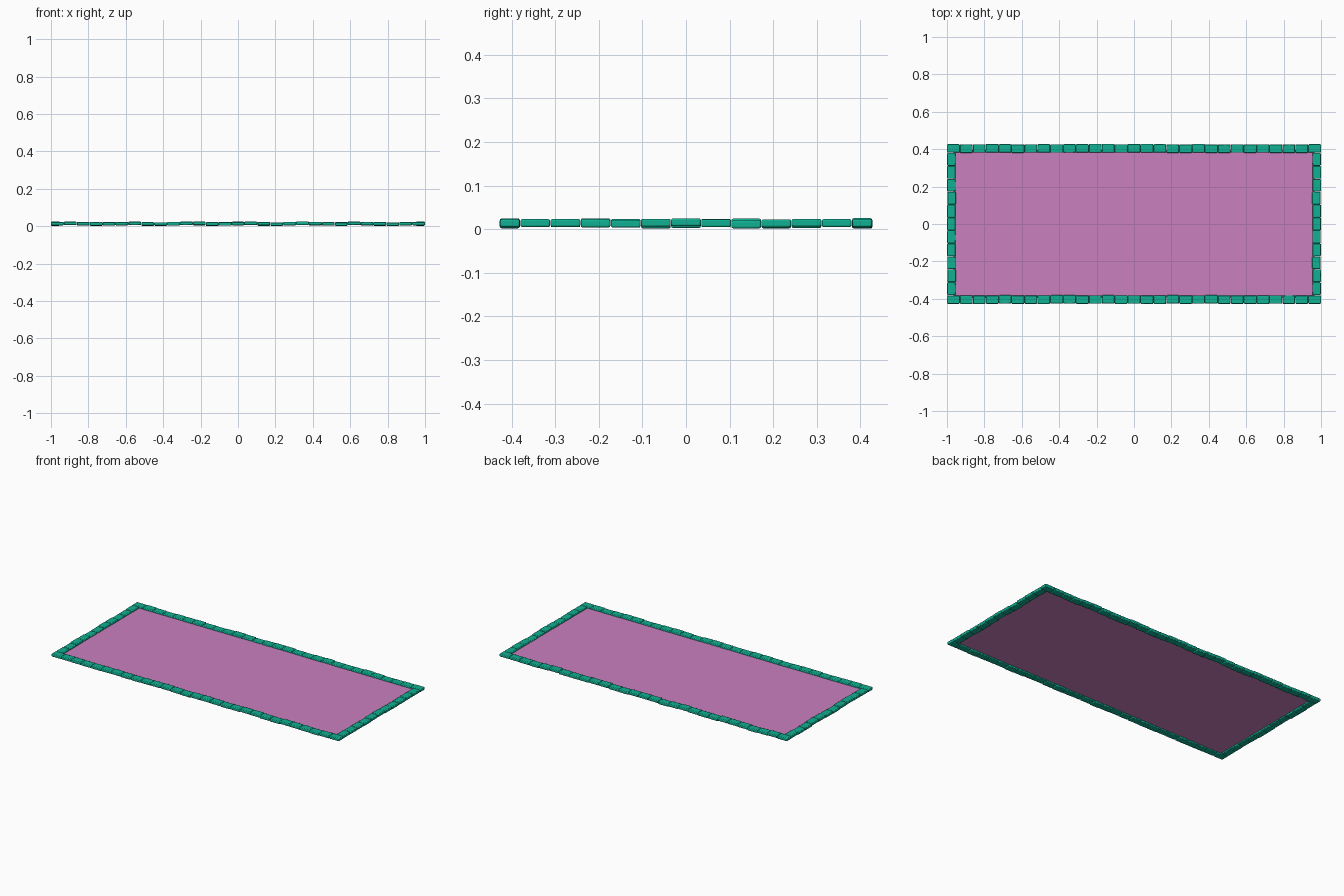
import bpy
import math
import random

random.seed(4)
cube = bpy.data.objects.get("Cube")
if cube:
    bpy.data.objects.remove(cube)


def material(name, rgb):
    mat = bpy.data.materials.new(name)
    mat.use_nodes = True
    mat.diffuse_color = (*rgb, 1)
    mat.node_tree.nodes["Principled BSDF"].inputs["Base Color"].default_value = (*rgb, 1)
    return mat


teal = material("teal stone", (0.005, 0.44, 0.29))
pink = material("pink surface", (0.59, 0.215, 0.52))

WIDTH = 0.045    # depth of a border stone
HEIGHT = 0.018   # thickness of a border stone


def stone(name, x, y, z, length, along_y):
    """Softly rounded kerb block with slight jitter across the row."""
    bpy.ops.mesh.primitive_cube_add(size=1, location=(x, y, z))
    obj = bpy.context.object
    obj.name = name
    obj.scale = (WIDTH, length, HEIGHT) if along_y else (length, WIDTH, HEIGHT)
    bpy.ops.object.transform_apply(location=False, rotation=False, scale=True)
    obj.data.materials.append(teal)
    bevel = obj.modifiers.new("rounded edges", "BEVEL")
    bevel.width = 0.004
    bevel.segments = 2
    bpy.ops.object.shade_smooth_by_angle(angle=math.radians(50))


def stone_row(name, start, end, count, offset, along_y):
    """Lay stones end to end, with a gentle rise and fall along the row."""
    pitch = (end - start) / count
    for i in range(count):
        along = start + (i + 0.5) * pitch
        is_end = i in (0, count - 1)
        across = offset + (0 if is_end else random.uniform(-0.001, 0.001))
        z = 0.0135 + 0.002 * math.sin(i * 1.4 + offset) + random.uniform(-0.001, 0.001)
        if is_end:
            z = 0.014
        x, y = (across, along) if along_y else (along, across)
        stone(f"{name}_{i + 1}", x, y, z, pitch - 0.001, along_y)


# Border rows: long rows own the corners, short rows fit between them
for name, side in (("front_border_stone", -1), ("back_border_stone", 1)):
    stone_row(name, -1, 1, 29, side * 0.404, False)
for name, side in (("right_border_stone", -1), ("left_border_stone", 1)):
    stone_row(name, -0.38, 0.38, 11, side * 0.976, True)

# Flat sheet inside the border
bpy.ops.mesh.primitive_plane_add(size=1, location=(0, 0, 0.012))
sheet = bpy.context.object
sheet.name = "inner_surface"
sheet.scale = (1.93, 0.79, 1)
bpy.ops.object.transform_apply(location=False, rotation=False, scale=True)
sheet.data.materials.append(pink)
